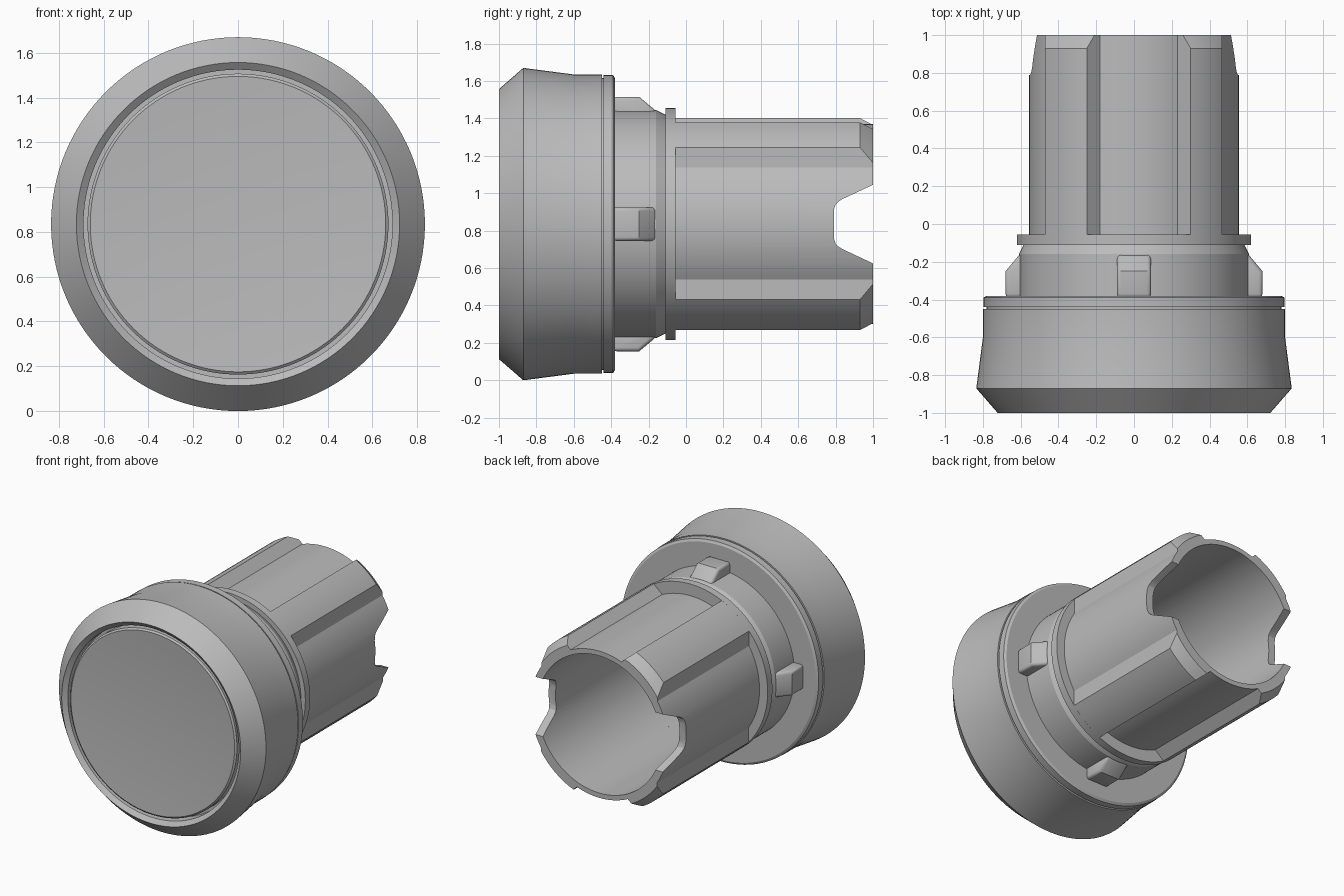
import bpy, bmesh, math

if "Cube" in bpy.data.objects:
    bpy.data.objects.remove(bpy.data.objects["Cube"])

CZ = 0.835          # height of the shared axis (runs along y)
SEG = 128

grey = bpy.data.materials.new("grey plastic")
grey.diffuse_color = (0.5, 0.5, 0.5, 1)
grey.use_nodes = True
grey.node_tree.nodes["Principled BSDF"].inputs["Base Color"].default_value = grey.diffuse_color


def make(name, verts, faces):
    me = bpy.data.meshes.new(name)
    me.from_pydata([(x, y, z + CZ) for x, y, z in verts], [], faces)
    bm = bmesh.new()
    bm.from_mesh(me)
    bmesh.ops.remove_doubles(bm, verts=bm.verts, dist=1e-5)
    bmesh.ops.recalc_face_normals(bm, faces=bm.faces)
    bm.to_mesh(me)
    bm.free()
    me.materials.append(grey)
    ob = bpy.data.objects.new(name, me)
    bpy.context.collection.objects.link(ob)
    return ob


def activate(ob):
    bpy.ops.object.select_all(action='DESELECT')
    ob.select_set(True)
    bpy.context.view_layer.objects.active = ob


def smooth(ob, deg=25):
    activate(ob)
    bpy.ops.object.shade_smooth_by_angle(angle=math.radians(deg))


def loft(name, rings, close):
    """Skin equal-length rings of points; close joins last ring to first."""
    n, m = len(rings[0]), len(rings)
    faces = []
    for i in range(m if close else m - 1):
        a, b = i * n, (i + 1) % m * n
        faces += [(a + j, a + (j + 1) % n, b + (j + 1) % n, b + j) for j in range(n)]
    return make(name, [p for r in rings for p in r], faces)


def circle(r, y):
    return [(r * math.cos(math.tau * k / SEG), y, r * math.sin(math.tau * k / SEG))
            for k in range(SEG)]


def lathe(name, profile, close=False):
    ob = loft(name, [circle(max(r, 1e-7), y) for r, y in profile], close)
    smooth(ob)
    return ob


# Front head: bezel, dished lens and sealing ring
lathe("bezel", [(0, -.9), (.69, -.9), (.69, -.975), (.722, -1), (.835, -.87),
                (.80, -.6), (.80, -.45), (.78, -.45), (.78, -.40), (0, -.40)])
lathe("lens", [(0, -.957), (.2, -.959), (.4, -.966), (.55, -.974), (.66, -.982),
               (.672, -.972), (.672, -.89)])
lathe("sealing_ring", [(.5, -.44), (.797, -.44), (.797, -.39), (.78, -.38), (.5, -.38)], True)

# Neck with its thin flange
lathe("neck", [(.5, -.39), (.61, -.39), (.61, -.16), (.585, -.11), (.575, -.11),
               (.62, -.11), (.62, -.055), (.5, -.055)], True)

# Four locating lugs around the neck
lug_profile = [(-.39, .55), (-.39, .68), (-.25, .68), (-.16, .605), (-.16, .55)]
for k, side in enumerate(["top", "right", "bottom", "left"]):
    c, s = math.cos(k * math.pi / 2), math.sin(k * math.pi / 2)
    verts = [(w * c + r * s, y, -w * s + r * c) for w in (-.09, .09) for y, r in lug_profile]
    faces = [(0, 1, 2, 3, 4), (9, 8, 7, 6, 5)]
    faces += [(i, (i + 1) % 5, (i + 1) % 5 + 5, i + 5) for i in range(5)]
    lug = make("lug_" + side, verts, faces)
    bev = lug.modifiers.new("soft edges", 'BEVEL')
    bev.width, bev.segments = .02, 3
    bev.limit_method, bev.angle_limit = 'ANGLE', math.radians(50)
    activate(lug)
    bpy.ops.object.modifier_apply(modifier=bev.name)
    smooth(lug, 35)

# Tube: four diagonal ribs standing proud of a thin round wall
RIB = .62


def half_section(rib):
    """Upper half outline (x, z), from the +x axis to the -x axis."""
    def wall(base, tip):
        rb = math.hypot(*base)
        t = (rib - rb) / (RIB - rb)
        return [base[i] + (tip[i] - base[i]) * t for i in (0, 1)]

    def arc(a, b, n):
        a0, a1 = math.atan2(a[1], a[0]), math.atan2(b[1], b[0])
        r0, r1 = math.hypot(*a), math.hypot(*b)
        out = []
        for i in range(n + 1):
            f = i / n
            r, ang = r0 + (r1 - r0) * f, a0 + (a1 - a0) * f
            out.append((r * math.cos(ang), r * math.sin(ang)))
        return out

    rs, rt = (.465, .303), (.23, .483)      # right rib wall bases
    lt, ls = (-.18, .504), (-.47, .295)     # left rib wall bases
    return (arc((.555, 0), rs, 10)
            + arc(wall(rs, (.465, .41)), wall(rt, (.30, .543)), 8)
            + arc(rt, lt, 14)
            + arc(wall(lt, (-.25, .567)), wall(ls, (-.47, .404)), 8)
            + arc(ls, (-.555, 0), 10)[:-1])


def section(rib, y):
    h = half_section(rib)
    return [(s * x, y, s * z) for s in (1, -1) for x, z in h]


def bore(y, r=.5):
    return [(r * x / math.hypot(x, z), y, r * z / math.hypot(x, z))
            for x, _, z in section(RIB - .05, y)]


tube = loft("tube", [section(RIB, -.06), section(RIB, .93), section(.57, 1),
                     bore(1), bore(-.06)], True)

# Flared notch cut through both sides of the tube end
edge = [(1.1, .257), (.835, .133), (.815, .12), (.80, .105), (.79, .075)]
outline = edge + [(y, -z) for y, z in reversed(edge)]
n = len(outline)
cutter = make("notch_cutter", [(x, y, z) for x in (-.8, .8) for y, z in outline],
              [tuple(range(n)), tuple(range(2 * n - 1, n - 1, -1))]
              + [(i, (i + 1) % n, (i + 1) % n + n, i + n) for i in range(n)])
cutter.hide_render = True
cut = tube.modifiers.new("notch", 'BOOLEAN')
cut.operation, cut.solver, cut.object = 'DIFFERENCE', 'EXACT', cutter
activate(tube)
bpy.ops.object.modifier_apply(modifier=cut.name)
bpy.data.objects.remove(cutter)
smooth(tube)
